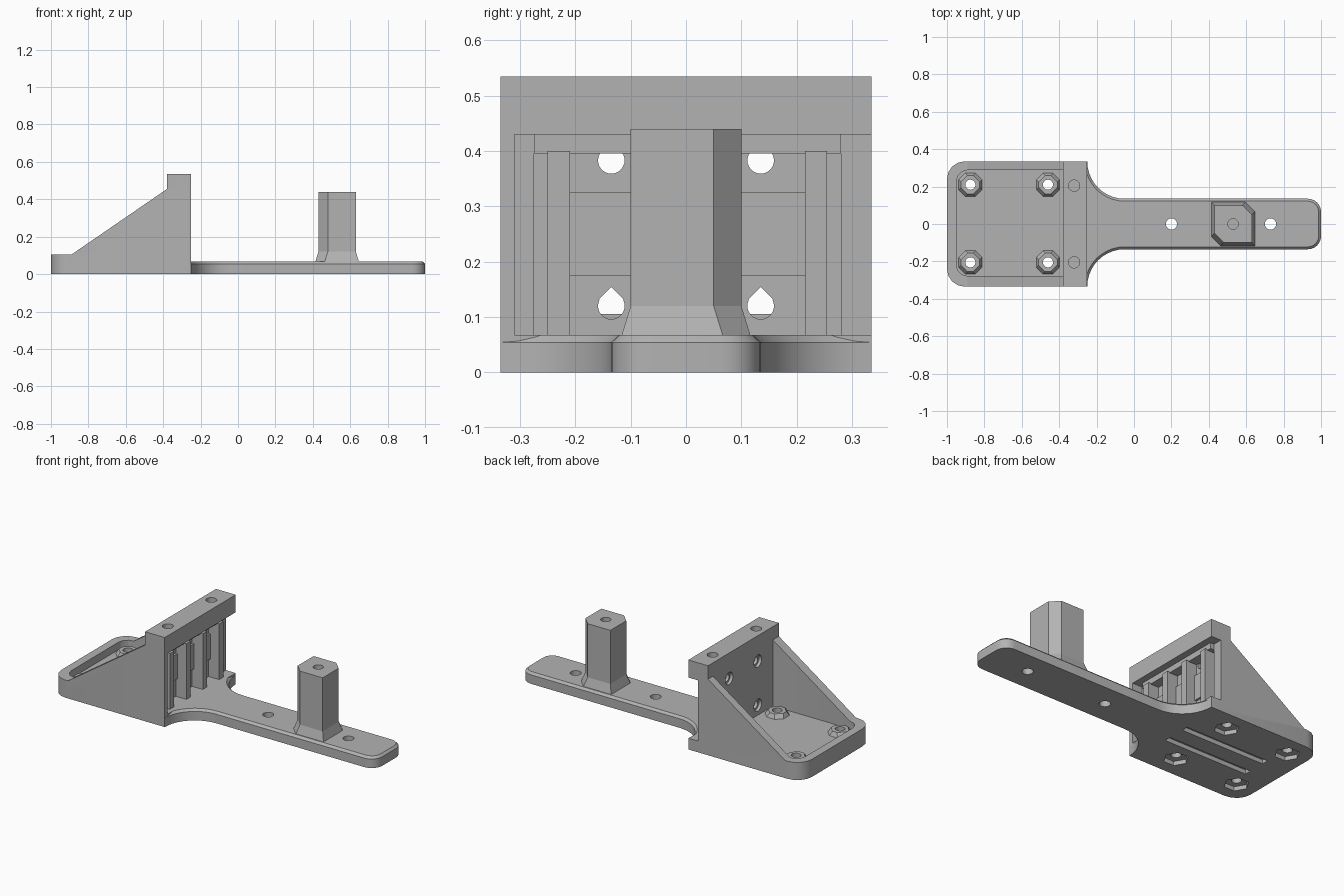
import bpy, bmesh
from math import sin, cos, pi, radians
from mathutils import Vector

if "Cube" in bpy.data.objects:
    bpy.data.objects.remove(bpy.data.objects["Cube"], do_unlink=True)

GREY = (0.45, 0.45, 0.45, 1)
mat = bpy.data.materials.new("plain_grey")
mat.use_nodes = True
mat.diffuse_color = GREY
mat.node_tree.nodes["Principled BSDF"].inputs["Base Color"].default_value = GREY

AXES = {"x": lambda a, b, h: (h, a, b),
        "y": lambda a, b, h: (a, h, b),
        "z": lambda a, b, h: (a, b, h)}


def loft(name, sections, axis="z", bevel=None, offset=0, segments=1):
    """Solid through matching 2D sections [(height, points)]; bevel picks edges to round."""
    bm = bmesh.new()
    rings = [[bm.verts.new(AXES[axis](a, b, h)) for a, b in pts] for h, pts in sections]
    n = len(rings[0])
    bm.faces.new(rings[0])
    bm.faces.new(rings[-1])
    for low, high in zip(rings, rings[1:]):
        for i in range(n):
            bm.faces.new((low[i], low[(i + 1) % n], high[(i + 1) % n], high[i]))
    bmesh.ops.recalc_face_normals(bm, faces=bm.faces)
    if bevel:
        edges = [e for e in bm.edges if bevel(e.verts[0].co, e.verts[1].co)]
        bmesh.ops.bevel(bm, geom=edges, offset=offset, segments=segments,
                        profile=0.5, affect="EDGES")
    mesh = bpy.data.meshes.new(name)
    bm.to_mesh(mesh)
    bm.free()
    mesh.materials.append(mat)
    obj = bpy.data.objects.new(name, mesh)
    bpy.context.collection.objects.link(obj)
    return obj


def rect(a0, a1, b0, b1):
    return [(a0, b0), (a1, b0), (a1, b1), (a0, b1)]


def arc(cx, cy, r, start, end, n=10):
    angles = [radians(start + (end - start) * i / n) for i in range(n + 1)]
    return [(cx + r * cos(t), cy + r * sin(t)) for t in angles]


def polygon(cx, cy, r, n=28):
    return arc(cx, cy, r, 0, 360, n)[:-1]


def prism(name, pts, lo, hi, axis="z", **kw):
    return loft(name, [(lo, pts), (hi, pts)], axis, **kw)


def cut(target, cutter):
    """Subtract a cutter from the target and discard it."""
    mod = target.modifiers.new("cut", "BOOLEAN")
    mod.operation = "DIFFERENCE"
    mod.solver = "EXACT"
    mod.object = cutter
    bpy.context.view_layer.objects.active = target
    bpy.ops.object.modifier_apply(modifier=mod.name)
    bpy.data.objects.remove(cutter, do_unlink=True)


def drill(target, a, b, r, lo, hi, axis="z", sides=28):
    cut(target, prism("cutter", polygon(a, b, r, sides), lo, hi, axis))


def vertical_at(x):
    return lambda p, q: abs(p.x - x) < 1e-4 and abs(q.x - x) < 1e-4 and abs(p.y - q.y) < 1e-4


SHELF, FLOOR = 0.067, 0.06

# Bracket: sloping side profile with rounded rear corners
profile = [(-1, 0), (-0.25, 0), (-0.25, 0.535), (-0.38, 0.535),
           (-0.38, 0.455), (-0.89, 0.105), (-1, 0.105)]
bracket = prism("bracket", profile, -0.335, 0.335, "y",
                bevel=vertical_at(-1), offset=0.095, segments=4)

# Open tray between the side walls
cut(bracket, prism("cutter", rect(-0.95, -0.38, -0.278, 0.288), FLOOR, 0.7,
                   bevel=vertical_at(-0.95), offset=0.06, segments=3))

# Recess in the upright wall, open on the left side, with a deeper pocket
cut(bracket, prism("cutter", rect(-0.31, 0.4, SHELF, 0.43), -0.315, -0.2, "x"))
cut(bracket, prism("cutter", rect(-0.275, 0.28, SHELF, 0.43), -0.345, -0.3, "x"))

# Screw holes through the upright wall, counterbored from the tray
for y in (-0.135, 0.135):
    for z in (0.383, 0.12):
        drill(bracket, y, z, 0.024, -0.4, -0.3, "x")
        drill(bracket, y, z, 0.036, -0.4, -0.362, "x")
    drill(bracket, y, 0.132, 0.022, -0.4, -0.3, "x", sides=4)

# Blind holes in the top of the wall
for y in (-0.205, 0.205):
    drill(bracket, -0.32, y, 0.03, 0.45, 0.6)

# Mounting bosses with hexagonal pockets underneath
for bx in (-0.875, -0.46):
    for by in (-0.205, 0.21):
        def outline(s, c=0.035):
            return [(bx + a, by + b) for a, b in
                    ((-s + c, -s), (s - c, -s), (s, -s + c), (s, s - c),
                     (s - c, s), (-s + c, s), (-s, s - c), (-s, -s + c))]
        boss = loft("mounting_boss", [(FLOOR - 0.01, outline(0.062)), (FLOOR, outline(0.062)),
                                      (FLOOR + 0.025, outline(0.05))])
        drill(boss, bx, by, 0.027, 0, 0.2)
        drill(bracket, bx, by, 0.027, 0.01, 0.2)
        drill(bracket, bx, by, 0.068, -0.1, 0.025, sides=6)

# Grooves under the base
for y in (-0.07, 0.07):
    cut(bracket, prism("cutter", rect(-0.84, -0.29, y - 0.02, y + 0.02), -0.1, 0.025))

# Slats, top bar and centre band inside the recess
for y in (-0.23, -0.075, 0.08, 0.235):
    prism("recess_slat", rect(y - 0.02, y + 0.02, SHELF - 0.005, 0.4), -0.35, -0.275, "x")
prism("recess_top_bar", rect(-0.275, 0.28, 0.395, 0.435), -0.35, -0.29, "x")
prism("recess_band", rect(-0.21, 0.215, 0.175, 0.325), -0.35, -0.333, "x")

# Arm: flared at the bracket, rounded at the far end, chamfered top edge
upper = arc(-0.05, 0.335, 0.2, 180, 270) + arc(0.93, 0.065, 0.07, 90, 0, 6)
arm_outline = upper + [(x, -y) for x, y in reversed(upper)]
arm = prism("arm", arm_outline, 0, SHELF, offset=0.013,
            bevel=lambda p, q: min(p.z, q.z) > 0.06 and max(p.x, q.x) > -0.249)
for x in (0.2, 0.73):
    drill(arm, x, 0, 0.03, -0.1, 0.2)


# Post: two opposite corners cut off, flared foot, blind hole on top
def post_section(s, c=0.05):
    return [(0.53 + a, b) for a, b in
            ((-s + c, -s), (s, -s), (s, s - c), (s - c, s), (-s, s), (-s, -s + c))]


post = loft("post", [(0.055, post_section(0.12)), (0.12, post_section(0.1)),
                     (0.44, post_section(0.1))])
drill(post, 0.53, 0, 0.028, 0.28, 0.6)

# Smooth the rounded parts, keep edges sharp
for obj in (bracket, arm):
    bpy.ops.object.select_all(action="DESELECT")
    obj.select_set(True)
    bpy.context.view_layer.objects.active = obj
    bpy.ops.object.shade_smooth_by_angle(angle=radians(30))
